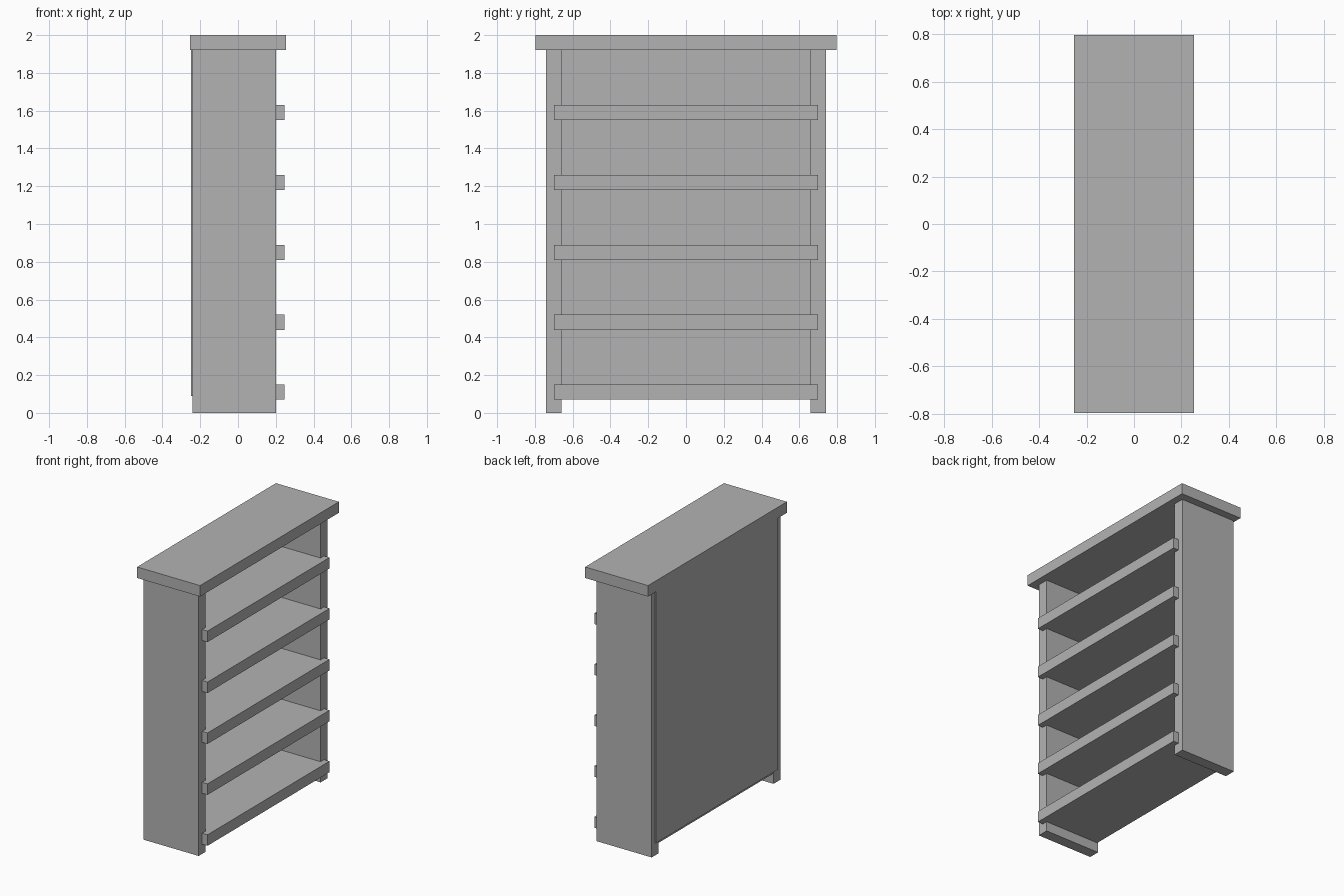
import bpy

# Remove the default object
if "Cube" in bpy.data.objects:
    bpy.data.objects.remove(bpy.data.objects["Cube"], do_unlink=True)

# Single flat colour
grey = bpy.data.materials.new("plain_grey")
grey.use_nodes = True
colour = (0.45, 0.45, 0.45, 1)
grey.diffuse_color = colour
grey.node_tree.nodes["Principled BSDF"].inputs["Base Color"].default_value = colour


def board(name, x, y, z):
    """Box board spanning the (min, max) range on each axis."""
    spans = (x, y, z)
    bpy.ops.mesh.primitive_cube_add(size=1)
    ob = bpy.context.object
    ob.name = name
    for v in ob.data.vertices:
        v.co = [hi if c > 0 else lo for c, (lo, hi) in zip(v.co, spans)]
    ob.data.materials.append(grey)
    return ob


SIDE_TOP = 1.92
HALF_SHELF = 0.70

# Overhanging top
board("top_board", (-0.253, 0.253), (-0.797, 0.797), (SIDE_TOP, 2.0))

# Upright sides, reaching the floor
for name, y in (("right_side", (-0.74, -0.66)), ("left_side", (0.66, 0.74))):
    board(name, (-0.242, 0.202), y, (0, SIDE_TOP))

# Thin back panel
board("back_panel", (-0.248, -0.23), (-HALF_SHELF, HALF_SHELF), (0.09, SIDE_TOP))

# Evenly spaced shelves projecting past the open side
for i in range(5):
    bottom = 0.07 + 0.37 * i
    board(f"shelf_{i + 1}", (-0.235, 0.245), (-HALF_SHELF, HALF_SHELF),
          (bottom, bottom + 0.08))
